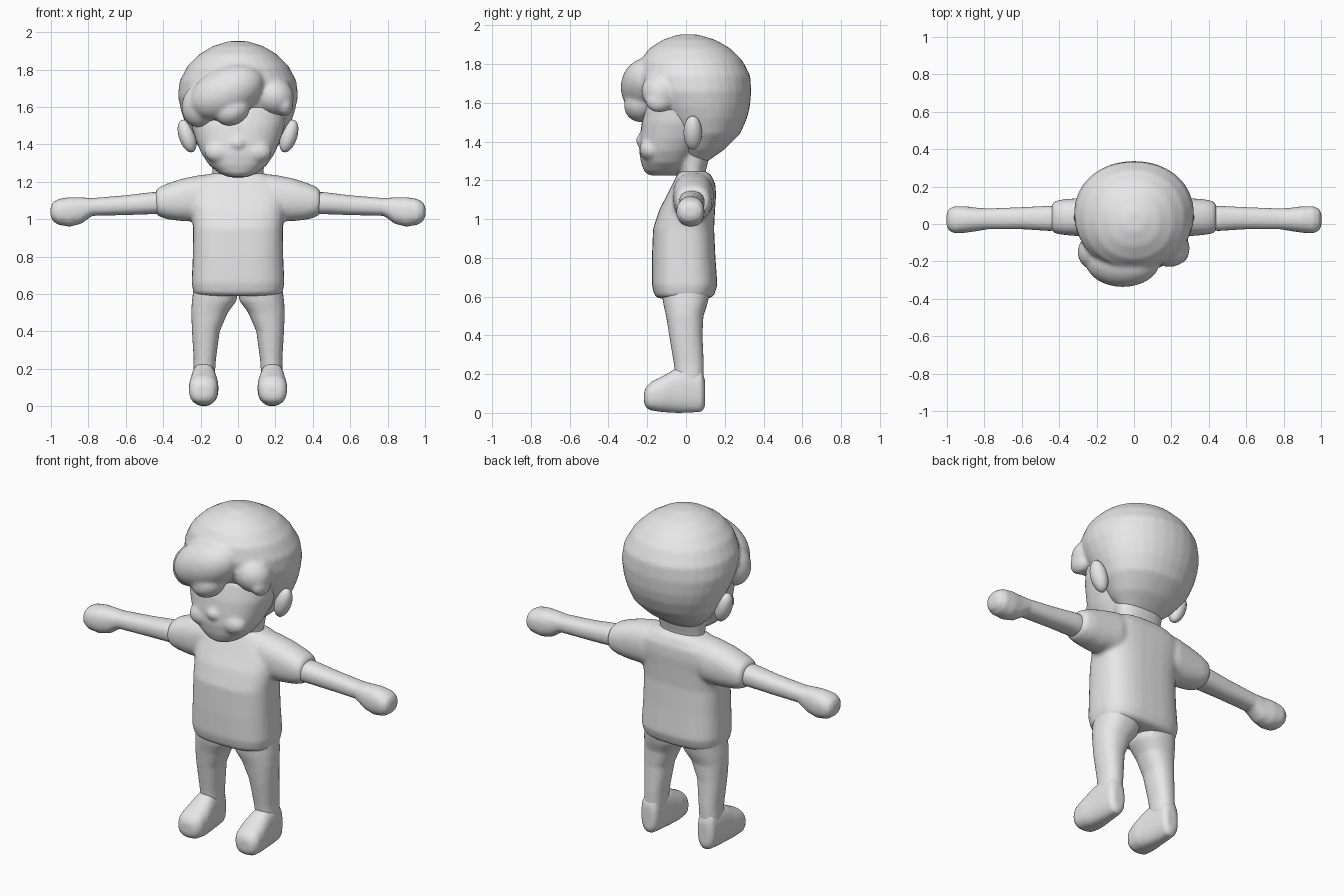
import bpy, bmesh, math
from mathutils import Matrix, Vector

cube = bpy.data.objects.get("Cube")
if cube:
    bpy.data.objects.remove(cube, do_unlink=True)

clay = bpy.data.materials.new("light_grey_clay")
clay.use_nodes = True
clay.diffuse_color = (0.8, 0.8, 0.8, 1)
clay.node_tree.nodes["Principled BSDF"].inputs["Base Color"].default_value = (0.8, 0.8, 0.8, 1)


def loft(bm, axis, sections, power=2.3, sides=32):
    """Skin rounded sections: (position, min a, max a, min b, max b)."""
    rings = []
    for t, a0, a1, b0, b1 in sections:
        ring = []
        for i in range(sides):
            c = math.cos(2 * math.pi * i / sides)
            s = math.sin(2 * math.pi * i / sides)
            a = (a0 + a1) / 2 + (a1 - a0) / 2 * math.copysign(abs(c) ** (2 / power), c)
            b = (b0 + b1) / 2 + (b1 - b0) / 2 * math.copysign(abs(s) ** (2 / power), s)
            ring.append(bm.verts.new({"x": (t, a, b), "y": (a, t, b), "z": (a, b, t)}[axis]))
        rings.append(ring)
    faces = [bm.faces.new(rings[0]), bm.faces.new(rings[-1][::-1])]
    for low, high in zip(rings, rings[1:]):
        for i in range(sides):
            j = (i + 1) % sides
            faces.append(bm.faces.new((low[i], high[i], high[j], low[j])))
    bmesh.ops.recalc_face_normals(bm, faces=faces)


def blob(bm, centre, radii, tilt=0):
    """Ellipsoid tilted about the front-back axis."""
    m = (Matrix.Translation(Vector(centre)) @ Matrix.Rotation(math.radians(tilt), 4, "Y")
         @ Matrix.Diagonal((*radii, 1)))
    bmesh.ops.create_uvsphere(bm, u_segments=32, v_segments=20, radius=1, matrix=m)


def finish(name, bm, voxel=0.012, relax=5, flip=False):
    """Fuse the shapes into one soft skin."""
    if flip:
        bmesh.ops.scale(bm, vec=(-1, 1, 1), verts=bm.verts)
        bmesh.ops.reverse_faces(bm, faces=bm.faces)
    mesh = bpy.data.meshes.new(name)
    bm.to_mesh(mesh)
    bm.free()
    mesh.materials.append(clay)
    ob = bpy.data.objects.new(name, mesh)
    bpy.context.collection.objects.link(ob)
    fuse = ob.modifiers.new("fuse", "REMESH")
    fuse.mode = "VOXEL"
    fuse.voxel_size = voxel
    fuse.use_smooth_shade = True
    soft = ob.modifiers.new("soften", "SMOOTH")
    soft.factor = 0.5
    soft.iterations = relax
    return ob


def even(rows):
    """Expand (position, half width, min b, max b) to a symmetric section."""
    return [(t, -w, w, b0, b1) for t, w, b0, b1 in rows]


# Hair: round cap with a swept fringe
bm = bmesh.new()
loft(bm, "z", even([
    (1.29, .11, 0, .10), (1.36, .19, -.06, .20), (1.44, .25, -.10, .28),
    (1.52, .285, -.15, .315), (1.58, .305, -.19, .33), (1.66, .322, -.23, .337),
    (1.74, .312, -.25, .332), (1.82, .27, -.235, .29), (1.88, .21, -.19, .23),
    (1.925, .135, -.12, .15), (1.952, .05, -.04, .06)]), 2.1)
blob(bm, (-.06, -.20, 1.68), (.21, .137, .135), -25)
blob(bm, (-.20, -.15, 1.61), (.10, .10, .12), 15)
blob(bm, (-.03, -.235, 1.585), (.10, .085, .08), -30)
blob(bm, (.19, -.13, 1.66), (.11, .10, .10), 25)
blob(bm, (.25, -.14, 1.61), (.045, .07, .06))
finish("hair", bm, relax=6)

# Face and neck, with a small nose and soft cheeks
bm = bmesh.new()
loft(bm, "z", even([
    (1.225, .05, -.19, -.04), (1.245, .10, -.215, -.01), (1.29, .155, -.232, .03),
    (1.35, .195, -.242, .07), (1.42, .225, -.238, .12), (1.50, .25, -.228, .15),
    (1.60, .26, -.20, .15)]))
loft(bm, "z", even([
    (1.17, .15, -.03, .11), (1.24, .135, -.035, .10), (1.36, .15, -.06, .13)]))
blob(bm, (0, -.228, 1.405), (.04, .03, .035))
for side in (-1, 1):
    blob(bm, (side * .10, -.185, 1.36), (.08, .055, .06))
finish("face", bm, relax=4)

# Shirt with short sleeves
bm = bmesh.new()
loft(bm, "z", even([
    (.59, .21, -.14, .12), (.605, .238, -.163, .145), (.66, .248, -.176, .162),
    (.80, .242, -.176, .152), (.95, .24, -.17, .145), (1.05, .25, -.137, .15),
    (1.12, .265, -.10, .155), (1.18, .25, -.07, .152), (1.23, .18, -.045, .128),
    (1.248, .13, -.03, .10)]), 2.8)
for side in (-1, 1):
    loft(bm, "x", [(side * t, *rest) for t, *rest in (
        (.10, -.06, .13, 1.0, 1.245), (.20, -.07, .145, .99, 1.237),
        (.30, -.065, .138, .99, 1.217), (.38, -.058, .132, 1.0, 1.19),
        (.425, -.05, .122, 1.015, 1.17), (.44, -.035, .105, 1.035, 1.15))])
finish("shirt", bm, relax=5)

for label, flip in (("left", False), ("right", True)):
    # Arm ending in a mitten hand
    bm = bmesh.new()
    loft(bm, "x", [
        (.36, -.035, .095, 1.025, 1.145), (.46, -.037, .097, 1.027, 1.145),
        (.60, -.028, .09, 1.022, 1.128), (.78, -.028, .083, 1.018, 1.113),
        (.84, -.038, .087, .975, 1.117), (.90, -.047, .095, .96, 1.118),
        (.96, -.05, .095, .97, 1.108), (.99, -.035, .08, .99, 1.09),
        (1.002, -.01, .055, 1.015, 1.065)])
    finish(label + "_arm", bm, .01, 3, flip)

    # Trouser leg
    bm = bmesh.new()
    loft(bm, "z", [
        (.15, .125, .24, -.05, .092), (.25, .118, .237, -.062, .092),
        (.40, .098, .246, -.087, .085), (.50, .055, .25, -.103, .09),
        (.56, .01, .247, -.117, .11), (.65, -.01, .235, -.13, .13)])
    finish(label + "_leg", bm, .01, 3, flip)

    # Shoe with a rounded toe
    bm = bmesh.new()
    loft(bm, "y", [
        (.098, .15, .215, .03, .17), (.08, .132, .238, .005, .225),
        (0, .122, .247, 0, .24), (-.06, .113, .253, 0, .225),
        (-.12, .104, .262, .004, .19), (-.18, .11, .262, .012, .16),
        (-.205, .128, .248, .025, .135), (-.216, .155, .225, .05, .11)], 2.5)
    finish(label + "_shoe", bm, .01, 3, flip)

    # Ear
    bm = bmesh.new()
    blob(bm, (.272, .035, 1.445), (.045, .048, .092), 18)
    finish(label + "_ear", bm, .008, 2, flip)
